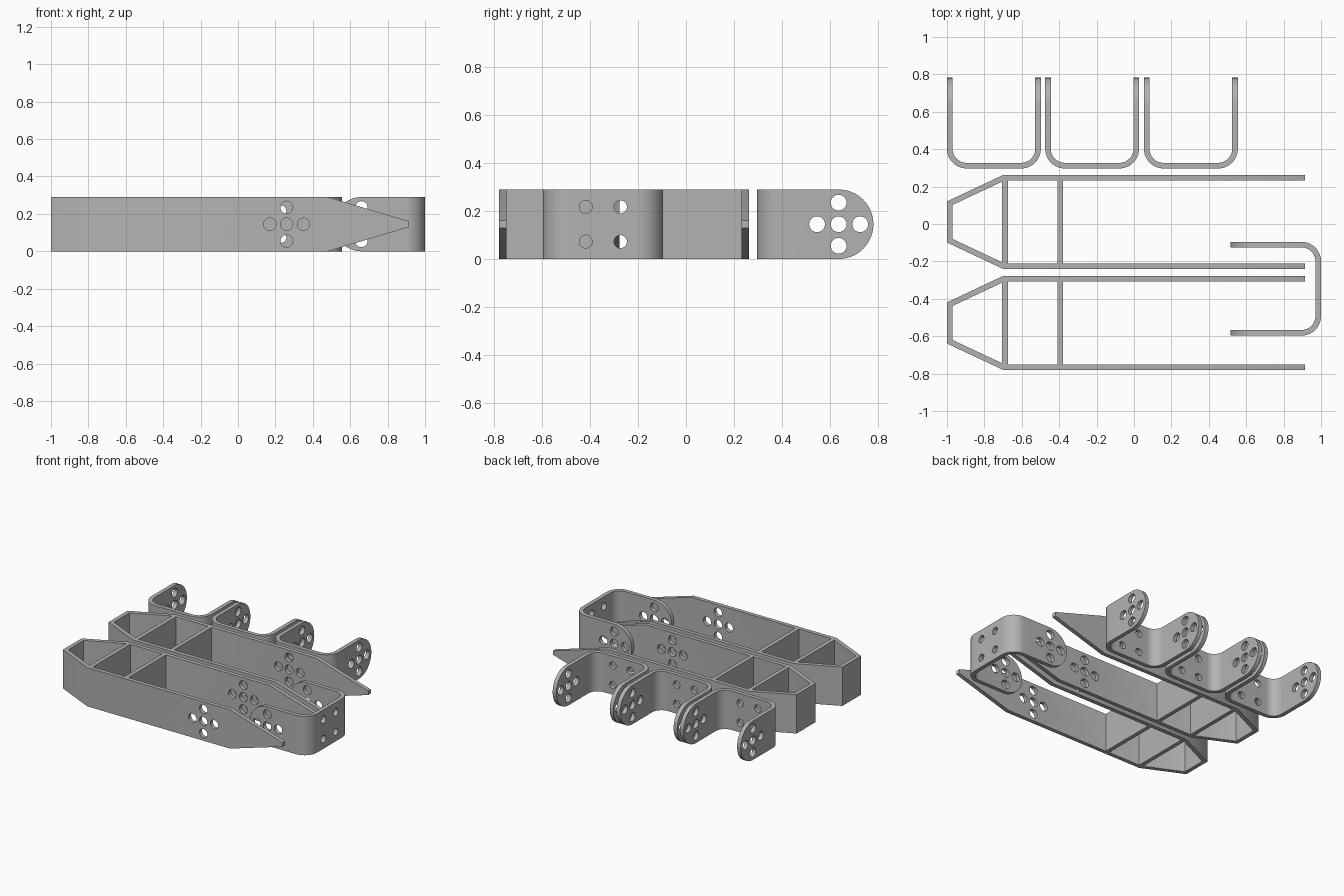
import bpy, bmesh
from math import sin, cos, pi, radians, hypot

cube = bpy.data.objects.get("Cube")
if cube:
    bpy.data.objects.remove(cube, do_unlink=True)

HEIGHT, WALL, HALF = 0.29, 0.03, 0.251
MID = HEIGHT / 2

grey = bpy.data.materials.new("plain grey")
grey.use_nodes = True
colour = (0.45, 0.45, 0.45, 1)
grey.diffuse_color = colour
grey.node_tree.nodes["Principled BSDF"].inputs["Base Color"].default_value = colour


def arc(cu, cv, r, start, end, n):
    """Points along an arc, angles in degrees."""
    angles = [radians(start + (end - start) * i / n) for i in range(n + 1)]
    return [(cu + r * cos(a), cv + r * sin(a)) for a in angles]


def prism(name, points, axis, lo, hi):
    """Extrude a 2D outline along an axis from lo to hi."""
    place = {"x": lambda u, v, w: (w, u, v),
             "y": lambda u, v, w: (u, w, v),
             "z": lambda u, v, w: (u, v, w)}[axis]
    bm = bmesh.new()
    rings = [[bm.verts.new(place(u, v, w)) for u, v in points] for w in (lo, hi)]
    bm.faces.new(rings[0])
    bm.faces.new(rings[1])
    for i in range(len(points)):
        bm.faces.new((rings[0][i - 1], rings[0][i], rings[1][i], rings[1][i - 1]))
    bmesh.ops.recalc_face_normals(bm, faces=bm.faces)
    mesh = bpy.data.meshes.new(name)
    bm.to_mesh(mesh)
    bm.free()
    mesh.materials.append(grey)
    ob = bpy.data.objects.new(name, mesh)
    bpy.context.collection.objects.link(ob)
    return ob


def hole(u, v, r, axis, lo, hi):
    return prism("hole_cutter", arc(u, v, r, 0, 360, 32)[:-1], axis, lo, hi)


def five_holes(u, axis):
    """Cross of five holes passing through both side walls."""
    offsets = [(0, 0), (0.09, 0), (-0.09, 0), (0, 0.09), (0, -0.09)]
    return [hole(u + du, MID + dv, 0.033, axis, -1, 1) for du, dv in offsets]


def carve(ob, keep, holes):
    """Trim to the side profile, drill the holes and bake the result."""
    for cutter, op in [(keep, "INTERSECT")] + [(h, "DIFFERENCE") for h in holes]:
        mod = ob.modifiers.new("cut", "BOOLEAN")
        mod.object, mod.operation, mod.solver = cutter, op, "EXACT"
        cutter.hide_render = True
    graph = bpy.context.evaluated_depsgraph_get()
    baked = bpy.data.meshes.new_from_object(ob.evaluated_get(graph))
    ob.modifiers.clear()
    ob.data = baked
    for cutter in [keep] + holes:
        bpy.data.objects.remove(cutter, do_unlink=True)
    bpy.ops.object.select_all(action="DESELECT")
    ob.select_set(True)
    bpy.context.view_layer.objects.active = ob
    bpy.ops.object.shade_smooth_by_angle(angle=radians(30))


def copy_to(ob, name, location, turn=0):
    twin = bpy.data.objects.new(name, ob.data)
    bpy.context.collection.objects.link(twin)
    twin.location = location
    twin.rotation_euler.z = turn


# Long frame: open-ended wall with a narrowed nose
END, BEND, NOSE = 0.915, -0.70, 0.11
inner = HALF - WALL
slope = (HALF - NOSE) / (BEND + 1)
drop = WALL * hypot(1, slope)
inner_nose = NOSE + slope * WALL - drop
inner_bend = (inner - NOSE + drop) / slope - 1
half_wall = [(END, HALF), (BEND, HALF), (-1, NOSE)]
half_inside = [(END, inner), (inner_bend, inner), (WALL - 1, inner_nose)]
outline = (half_wall + [(x, -y) for x, y in reversed(half_wall)]
           + [(x, -y) for x, y in half_inside] + half_inside[::-1])
frame = prism("front_frame", outline, "z", 0, HEIGHT)

# Side profile tapers both arms to a blunt tip
taper = [(-1.1, -0.1), (-1.1, 0.4), (0.48, 0.4), (0.48, HEIGHT), (END, MID + 0.015),
         (END, MID - 0.015), (0.48, 0), (0.48, -0.1)]
carve(frame, prism("taper_cutter", taper, "y", -1, 1), five_holes(0.26, "y"))

# Cross walls inside each frame
bar = prism("front_frame_cross_wall_1",
            [(-0.705, -inner), (-0.675, -inner), (-0.675, inner), (-0.705, inner)],
            "z", 0, HEIGHT)
FRONT_Y, BACK_Y = -0.529, 0.011
frame.location.y = bar.location.y = FRONT_Y
copy_to(frame, "back_frame", (0, BACK_Y, 0))
copy_to(bar, "front_frame_cross_wall_2", (0.295, FRONT_Y, 0))
copy_to(bar, "back_frame_cross_wall_1", (0, BACK_Y, 0))
copy_to(bar, "back_frame_cross_wall_2", (0.295, BACK_Y, 0))

# U bracket: bent strip with rounded, drilled ears
LENGTH, BEND_R = 0.485, 0.105
side = HALF - BEND_R


def strip(half, radius):
    return ([(-half, LENGTH)] + arc(-side, BEND_R, radius, 180, 270, 12)
            + arc(side, BEND_R, radius, 270, 360, 12) + [(half, LENGTH)])


bracket = prism("bracket_1", strip(HALF, BEND_R) + strip(inner, BEND_R - WALL)[::-1],
                "z", 0, HEIGHT)
ear = [(-0.1, HEIGHT), (-0.1, 0)] + arc(LENGTH - MID, MID, MID, -90, 90, 32)
base_holes = [hole(dx, MID + dz, 0.027, "y", -0.1, 0.2)
              for dx in (-0.0725, 0.0725) for dz in (-0.0725, 0.0725)]
carve(bracket, prism("ear_cutter", ear, "x", -1, 1),
      five_holes(LENGTH - MID, "x") + base_holes)

# Row of three at the back and one turned between the frame arms
bracket.location = (-0.749, 0.297, 0)
copy_to(bracket, "bracket_2", (-0.224, 0.297, 0))
copy_to(bracket, "bracket_3", (0.304, 0.297, 0))
copy_to(bracket, "end_bracket", (1, -0.346, 0), pi / 2)
